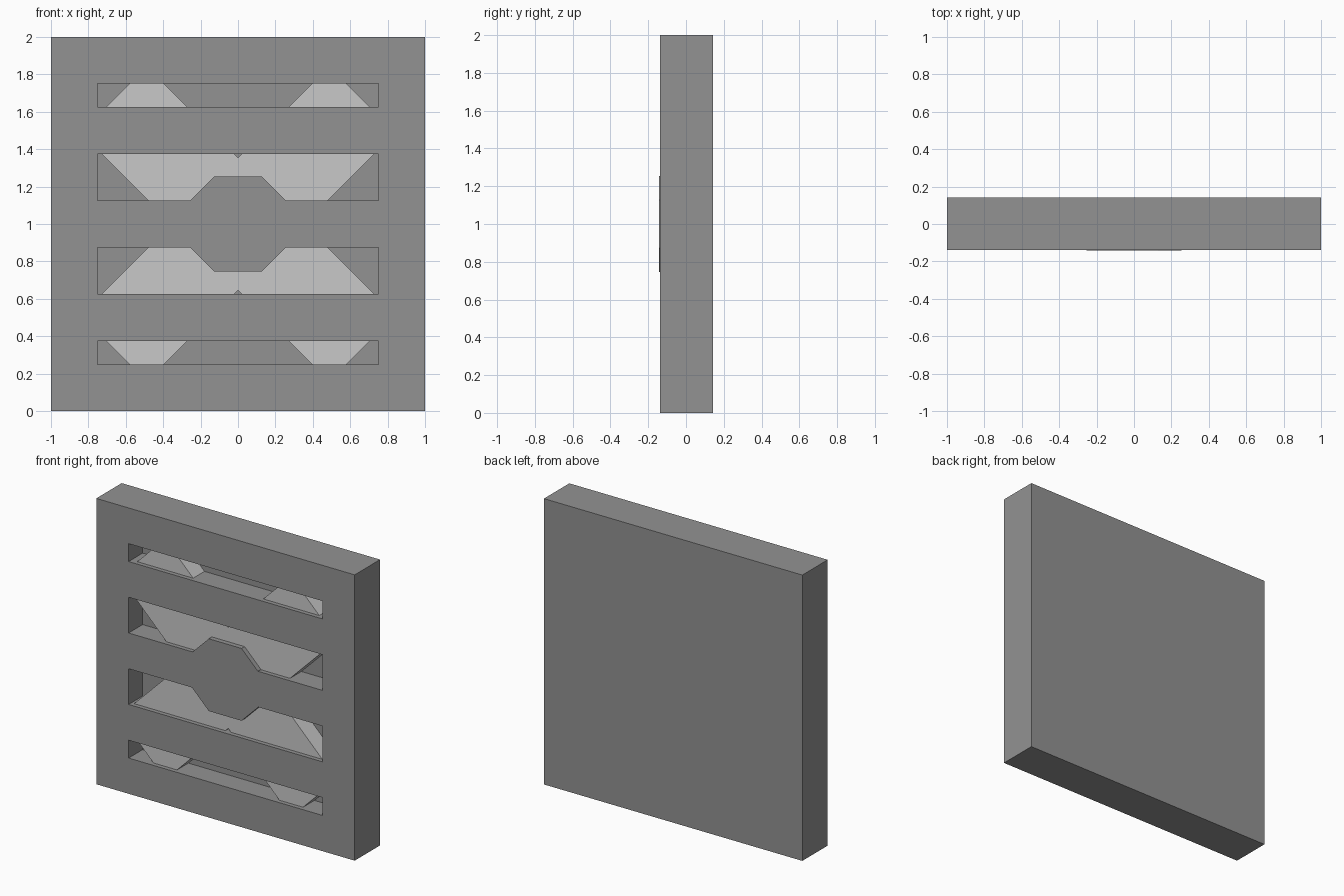
import bpy
import bmesh
import math

cube = bpy.data.objects.get("Cube")
if cube:
    bpy.data.objects.remove(cube, do_unlink=True)


def material(name, value):
    m = bpy.data.materials.new(name)
    m.use_nodes = True
    col = (value, value, value, 1.0)
    m.diffuse_color = col
    m.node_tree.nodes["Principled BSDF"].inputs["Base Color"].default_value = col
    return m


dark_grey = material("dark grey", 0.29)
light_grey = material("light grey", 0.584)


def prism(name, outline, y0, y1, mat):
    """Extrude an (x, z) outline from y0 (front) to y1 (back)."""
    bm = bmesh.new()
    face = bm.faces.new([bm.verts.new((x, y0, z)) for x, z in outline])
    ext = bmesh.ops.extrude_face_region(bm, geom=[face])
    verts = [v for v in ext["geom"] if isinstance(v, bmesh.types.BMVert)]
    bmesh.ops.translate(bm, verts=verts, vec=(0, y1 - y0, 0))
    bmesh.ops.recalc_face_normals(bm, faces=bm.faces)
    mesh = bpy.data.meshes.new(name)
    bm.to_mesh(mesh)
    bm.free()
    mesh.materials.append(mat)
    ob = bpy.data.objects.new(name, mesh)
    bpy.context.collection.objects.link(ob)
    return ob


def rect(hw, z0, z1):
    return [(-hw, z0), (hw, z0), (hw, z1), (-hw, z1)]


FRONT, BACK = -0.138, 0.142
FLOOR = FRONT + 0.155      # back of the recesses
CROSS = FRONT + 0.03       # front of the cross brace

# Panel with four horizontal recessed slots
panel = prism("panel", rect(1.0, 0.0, 2.0), FRONT, BACK, dark_grey)
for z0, z1 in ((0.25, 0.375), (0.625, 0.875), (1.125, 1.375), (1.625, 1.75)):
    cutter = prism("slot_cutter", rect(0.75, z0, z1), FRONT - 0.1, FLOOR, dark_grey)
    cutter.hide_render = True
    mod = panel.modifiers.new("slot", 'BOOLEAN')
    mod.operation = 'DIFFERENCE'
    mod.solver = 'EXACT'
    mod.object = cutter
    bpy.context.view_layer.objects.active = panel
    bpy.ops.object.modifier_apply(modifier=mod.name)
    bpy.data.objects.remove(cutter, do_unlink=True)

# Diagonal cross brace behind the bars: one arm corner set, turned four times
half_width, half_length = 0.25, 0.94
arm = [(half_width, -half_width), (half_length, -half_width), (half_length, half_width)]
cross = []
for i in range(4):
    a = math.radians(45 + 90 * i)
    c, s = math.cos(a), math.sin(a)
    cross += [(x * c - z * s, 1.0 + x * s + z * c) for x, z in arm]
prism("cross_brace", cross, CROSS, FLOOR + 0.004, light_grey)

# Octagonal centre boss, slightly proud of the panel
r, k = 0.253, 0.127
octagon = [(r, -k), (r, k), (k, r), (-k, r), (-r, k), (-r, -k), (-k, -r), (k, -r)]
prism("centre_boss", [(x, 1.0 + z) for x, z in octagon], FRONT - 0.004, CROSS + 0.002, dark_grey)
